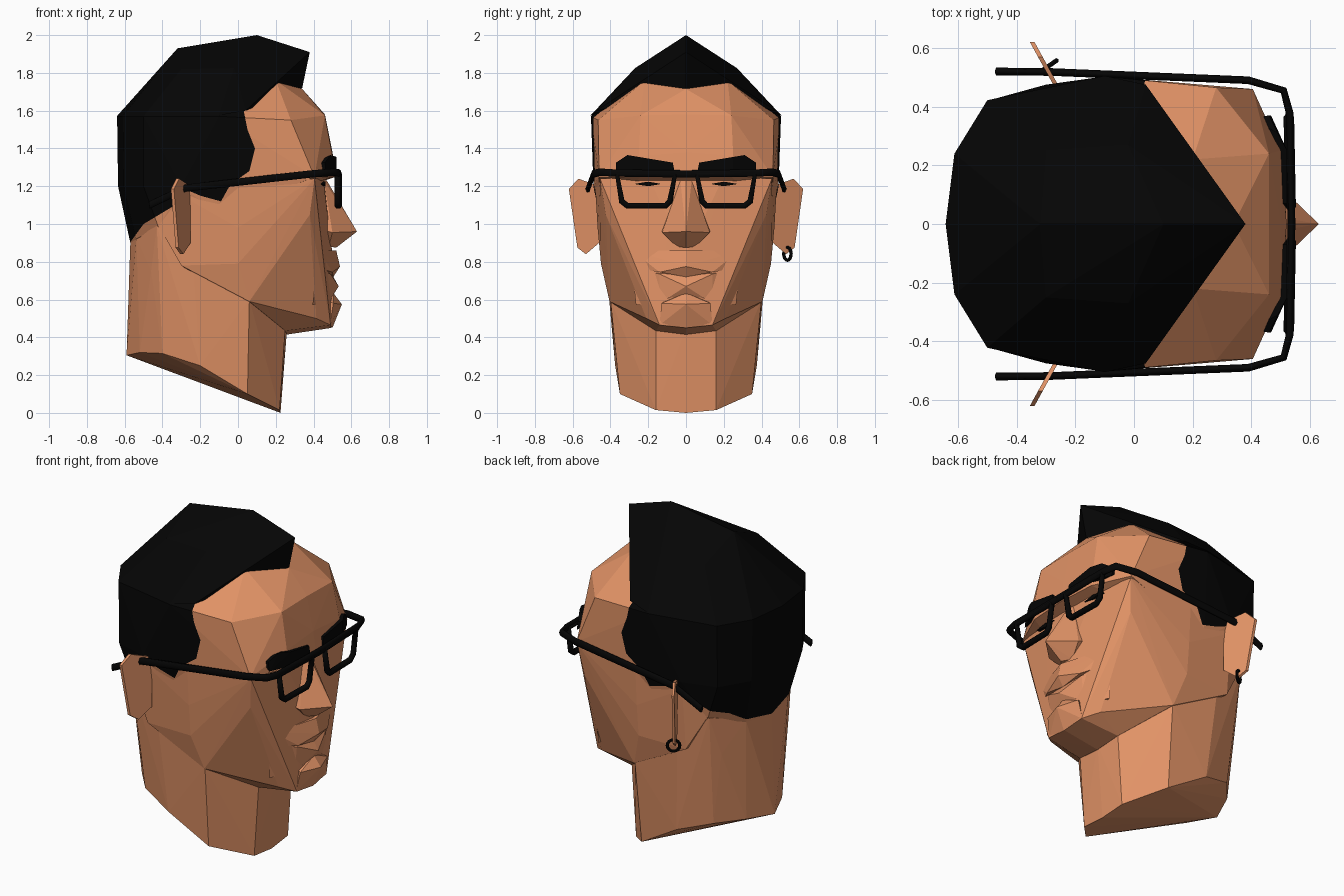
import bpy, bmesh, math
from mathutils import Vector


def material(name, rgb):
    m = bpy.data.materials.new(name)
    m.diffuse_color = (*rgb, 1)
    return m


SKIN = material("warm skin", (0.75, 0.288, 0.132))
BLACK = material("soft black", (0.0015, 0.0015, 0.0015))

# Hairline seen from the side (x, z), closed far behind and above the head
HAIRLINE = [(0.34, 1.72), (0.2, 1.765), (0.1, 1.69), (0.03, 1.6), (0.05, 1.5),
            (0.09, 1.4), (0.06, 1.28), (-0.04, 1.21), (-0.09, 1.12), (-0.2, 1.15),
            (-0.27, 1.18), (-0.35, 1.09), (-0.5, 1.0), (-0.58, 0.89)]
REGION = HAIRLINE + [(-0.9, 0.89), (-0.9, 2.3), (0.34, 2.3)]


def in_hair(x, z):
    inside = False
    for (x1, z1), (x2, z2) in zip(REGION, REGION[1:] + REGION[:1]):
        if (z1 > z) != (z2 > z) and x < x1 + (z - z1) * (x2 - x1) / (z2 - z1):
            inside = not inside
    return inside


def hull(name, pts, mat, symmetric=True, hair=False):
    """Faceted convex part; optionally cut and coloured along the hairline."""
    bm = bmesh.new()
    for x, y, z in pts:
        bm.verts.new((x, y, z))
        if symmetric and y > 0:
            bm.verts.new((x, -y, z))
    bmesh.ops.convex_hull(bm, input=bm.verts[:])
    loose = [v for v in bm.verts if not v.link_faces]
    bmesh.ops.delete(bm, geom=loose, context='VERTS')
    bmesh.ops.recalc_face_normals(bm, faces=bm.faces[:])
    if hair:
        for (x1, z1), (x2, z2) in zip(HAIRLINE, HAIRLINE[1:]):
            bmesh.ops.bisect_plane(bm, geom=bm.verts[:] + bm.edges[:] + bm.faces[:], dist=1e-5,
                                   plane_co=(x1, 0, z1), plane_no=(z2 - z1, 0, x1 - x2))
        for f in bm.faces:
            c = f.calc_center_median()
            f.material_index = int(in_hair(c.x, c.z))
    me = bpy.data.meshes.new(name)
    bm.to_mesh(me)
    bm.free()
    me.materials.append(mat)
    if hair:
        me.materials.append(BLACK)
    ob = bpy.data.objects.new(name, me)
    bpy.context.collection.objects.link(ob)


def tube(name, pts, r, cyclic=False, tall=1.0):
    """Round wire along a path; 'tall' stretches its section vertically."""
    cu = bpy.data.curves.new(name, 'CURVE')
    cu.dimensions = '3D'
    cu.bevel_depth, cu.bevel_resolution = r, 1
    cu.use_fill_caps = True
    sp = cu.splines.new('POLY')
    sp.points.add(len(pts) - 1)
    for p, (x, y, z) in zip(sp.points, pts):
        p.co = (x, y, z / tall, 1)
    sp.use_cyclic_u = cyclic
    cu.materials.append(BLACK)
    ob = bpy.data.objects.new(name, cu)
    ob.scale.z = tall
    bpy.context.collection.objects.link(ob)


# Cranium: forehead, temples and the rounded back
hull("cranium", [
    (0.46, 0, 1.58), (0.46, 0.24, 1.575), (0.28, 0.465, 1.55), (0.2, 0.22, 1.76), (0.34, 0, 1.715),
    (0.5, 0, 1.38), (0.5, 0.25, 1.36), (0.52, 0, 1.25), (0.505, 0.24, 1.25), (0.405, 0.46, 1.25),
    (0.1, 0, 1.85), (-0.2, 0.2, 1.8), (-0.1, 0.503, 1.57), (-0.1, 0.49, 1.2), (-0.3, 0.475, 1.2),
    (-0.64, 0, 1.57), (-0.61, 0.24, 1.57), (-0.5, 0.42, 1.57), (-0.635, 0, 1.2), (-0.605, 0.24, 1.2),
    (-0.5, 0.415, 1.2), (-0.57, 0, 0.9), (-0.54, 0.2, 0.92), (-0.42, 0.395, 0.98), (-0.1, 0.46, 1.05)],
    SKIN, hair=True)

# Face: cheeks, jaw and flat front below the brow
hull("face", [
    (0.455, 0, 1.25), (0.45, 0.2, 1.25), (0.405, 0.455, 1.24), (0.0, 0.482, 1.22), (-0.3, 0.465, 1.15),
    (0.38, 0.425, 1.05), (0.45, 0.25, 1.0), (0.48, 0.1, 0.92), (0.435, 0.285, 0.87), (0.0, 0.468, 0.98),
    (0.0, 0.45, 0.79), (-0.42, 0.397, 0.99), (-0.3, 0.43, 0.78), (0.06, 0.405, 0.59),
    (0.385, 0.295, 0.73), (0.5, 0, 0.84), (0.415, 0.21, 0.5), (0.5, 0, 0.5),
    (0.49, 0.14, 0.465), (0.495, 0, 0.45), (0.26, 0, 0.415), (0.25, 0.16, 0.435)], SKIN, hair=True)

# Neck with slanted base
hull("neck", [
    (0.225, 0, 0.0), (0.22, 0.16, 0.015), (0.05, 0.35, 0.1), (-0.2, 0.375, 0.25), (-0.4, 0.31, 0.315),
    (-0.52, 0.17, 0.32), (-0.59, 0, 0.305), (0.26, 0, 0.45), (0.25, 0.16, 0.45), (0.06, 0.4, 0.6),
    (-0.2, 0.415, 0.72), (-0.46, 0.32, 0.75), (-0.54, 0.17, 0.72), (-0.57, 0, 0.9), (-0.538, 0.2, 0.93),
    (-0.43, 0.393, 0.99), (-0.25, 0.44, 0.97)], SKIN, hair=True)

# Hair volume on top with pointed quiff
hull("hair_top", [
    (0.38, 0, 1.91), (0.34, 0, 1.72), (0.2, 0.22, 1.765), (0.1, 0, 2.0), (-0.32, 0, 1.93),
    (-0.02, 0.27, 1.825), (-0.3, 0.25, 1.82), (0.04, 0.475, 1.6), (-0.1, 0.505, 1.575),
    (-0.5, 0.422, 1.57), (-0.612, 0.24, 1.57), (-0.642, 0, 1.57)], BLACK)

# Nose, lips and chin
hull("nose", [(0.47, 0, 1.23), (0.455, 0.03, 1.23), (0.63, 0, 0.96), (0.5, 0.125, 0.955),
              (0.44, 0.13, 0.97), (0.52, 0, 0.875), (0.48, 0.05, 0.88)], SKIN)
hull("upper_lip", [(0.52, 0, 0.86), (0.54, 0, 0.775), (0.505, 0, 0.72), (0.43, 0.285, 0.86),
                   (0.415, 0.285, 0.77), (0.5, 0.14, 0.745)], SKIN)
hull("lower_lip", [(0.505, 0, 0.72), (0.533, 0, 0.67), (0.505, 0, 0.625), (0.49, 0.14, 0.735),
                   (0.405, 0.285, 0.77), (0.475, 0.14, 0.58), (0.395, 0.265, 0.57)], SKIN)
hull("chin", [(0.505, 0, 0.635), (0.55, 0, 0.575), (0.5, 0, 0.45), (0.505, 0.13, 0.58),
              (0.485, 0.14, 0.465), (0.45, 0.1, 0.6)], SKIN)

for s, side in ((1, "left"), (-1, "right")):
    # Eyebrows in two facets, and narrow eyes
    hull("inner_eyebrow_" + side, [
        (x, s * y, z) for y, z in ((0.06, 1.275), (0.07, 1.325), (0.25, 1.27), (0.25, 1.355))
        for x in (0.48, 0.522)], BLACK, False)
    hull("outer_eyebrow_" + side, [(x, s * y, z) for x, y, z in (
        (0.48, 0.25, 1.27), (0.522, 0.25, 1.27), (0.522, 0.25, 1.355), (0.48, 0.25, 1.355),
        (0.49, 0.31, 1.365), (0.46, 0.37, 1.325), (0.467, 0.37, 1.27), (0.40, 0.36, 1.32))], BLACK, False)
    hull("eye_" + side, [(x, s * y, z) for y, z in ((0.13, 1.212), (0.2, 1.224), (0.275, 1.212), (0.2, 1.2))
                         for x in (0.435, 0.463)], BLACK, False)

    # Ear: thin plate swept backwards
    outline = [(0.46, 1.2), (0.57, 1.24), (0.62, 1.185), (0.585, 0.97), (0.575, 0.875), (0.53, 0.84), (0.46, 0.9)]
    hull("ear_" + side, [(-0.262 - 0.55 * (y - 0.48) - d, s * y, z)
                         for y, z in outline for d in (0, 0.016)], SKIN, False)

    # Glasses: rim, front bar and temple arm
    tube("lens_rim_" + side, [(0.535 - 0.02 * y, s * y, z) for y, z in (
        (0.058, 1.265), (0.085, 1.12), (0.108, 1.096), (0.31, 1.096), (0.34, 1.12), (0.365, 1.265))],
        0.018, True)
    tube("temple_arm_" + side, [(0.537, 0, 1.265), (0.53, s * 0.38, 1.27), (0.51, s * 0.455, 1.275),
                                (0.39, s * 0.49, 1.265), (-0.28, s * 0.518, 1.19),
                                (-0.47, s * 0.52, 1.1)], 0.013, tall=1.7)

# Earring hoop on one ear
bpy.ops.mesh.primitive_torus_add(location=(-0.293, 0.537, 0.842), major_radius=0.034, minor_radius=0.009,
                                 major_segments=16, minor_segments=6)
ring = bpy.context.object
ring.name = "earring"
ring.rotation_euler = Vector((-0.57, 0.82, 0)).to_track_quat('Z', 'Y').to_euler()
ring.data.materials.append(BLACK)
